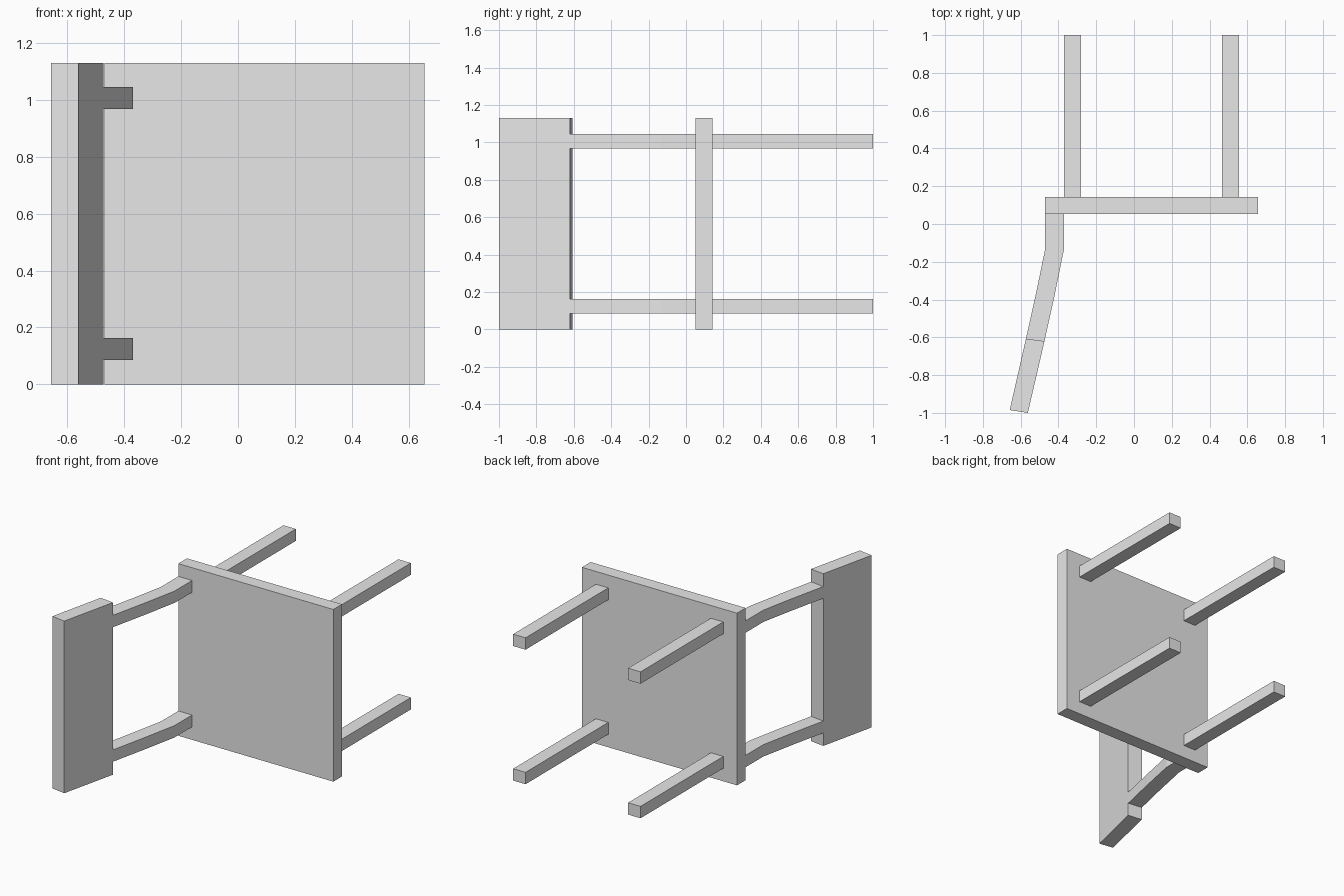
import bpy
import bmesh

cube = bpy.data.objects.get("Cube")
if cube:
    bpy.data.objects.remove(cube, do_unlink=True)

HEIGHT = 1.13
RAILS = {"lower": (0.085, 0.163), "upper": (0.968, 1.046)}

grey = bpy.data.materials.new("plain grey")
grey.use_nodes = True
colour = (0.8, 0.8, 0.8, 1)
grey.diffuse_color = colour
grey.node_tree.nodes["Principled BSDF"].inputs["Base Color"].default_value = colour


def extrude_outline(name, left, right, z0, z1):
    """Extrude the strip between two matching edge paths from z0 to z1."""
    bm = bmesh.new()
    rows = [[bm.verts.new((x, y, z)) for (x, y) in (l, r) for z in (z0, z1)]
            for l, r in zip(left, right)]
    order = (0, 1, 3, 2)
    for a, b in zip(rows, rows[1:]):
        for i, j in zip(order, order[1:] + order[:1]):
            bm.faces.new((a[i], a[j], b[j], b[i]))
    for end in (rows[0], rows[-1]):
        bm.faces.new([end[i] for i in order])
    bmesh.ops.recalc_face_normals(bm, faces=bm.faces)
    mesh = bpy.data.meshes.new(name)
    bm.to_mesh(mesh)
    bm.free()
    mesh.materials.append(grey)
    obj = bpy.data.objects.new(name, mesh)
    bpy.context.collection.objects.link(obj)
    return obj


def box(name, x0, x1, y0, y1, z0, z1):
    return extrude_outline(name, [(x0, y0), (x0, y1)], [(x1, y0), (x1, y1)], z0, z1)


# Seat panel, standing on edge
box("seat", -0.47, 0.656, 0.052, 0.142, 0, HEIGHT)

# Backrest panel, leaning outward
back_joint = [(-0.572, -0.607), (-0.474, -0.62)]
back_end = [(-0.658, -0.985), (-0.562, -1.0)]
extrude_outline("backrest", [back_joint[0], back_end[0]],
                [back_joint[1], back_end[1]], 0, HEIGHT)

# Legs and the bent posts that carry the backrest
for side, (z0, z1) in RAILS.items():
    box(side + "_back_leg", -0.37, -0.28, 0.142, 1, z0, z1)
    box(side + "_front_leg", 0.465, 0.555, 0.142, 1, z0, z1)
    extrude_outline(side + "_back_post",
                    [(-0.47, 0.052), (-0.47, -0.13), (-0.517, -0.36), back_joint[0]],
                    [(-0.37, 0.052), (-0.37, -0.13), (-0.421, -0.38), back_joint[1]],
                    z0, z1)
